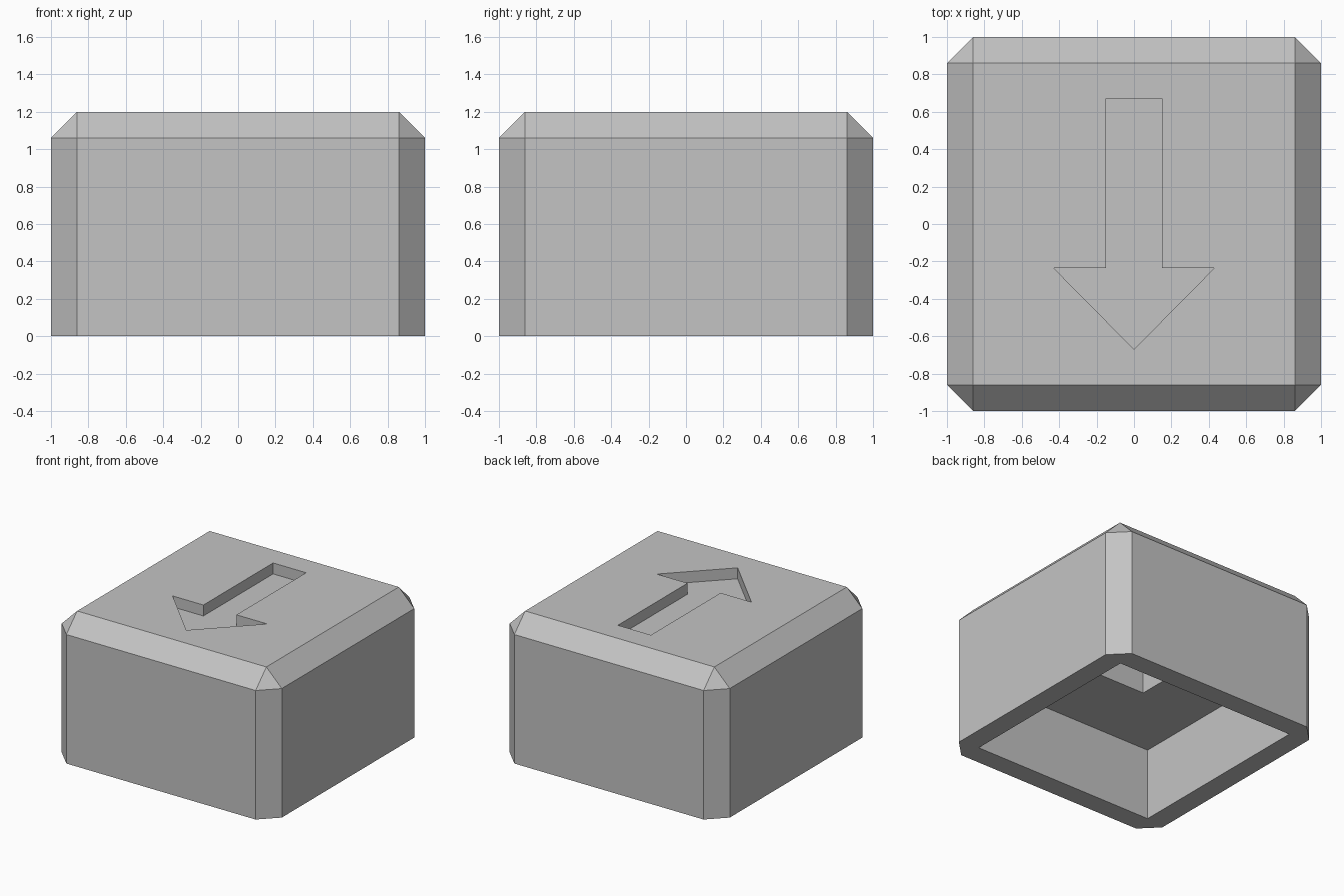
import bpy
import bmesh

cube = bpy.data.objects.get("Cube")
if cube:
    bpy.data.objects.remove(cube, do_unlink=True)

HEIGHT = 1.2
CHAMFER = 0.14

grey = bpy.data.materials.new("plain grey")
grey.use_nodes = True
colour = (0.55, 0.55, 0.55, 1)
grey.diffuse_color = colour
grey.node_tree.nodes["Principled BSDF"].inputs["Base Color"].default_value = colour


def prism(name, outline, z0, z1, chamfer=0):
    """Extrude a flat outline upward, optionally chamfering all but the base."""
    bm = bmesh.new()
    base = bm.faces.new([bm.verts.new((x, y, z0)) for x, y in outline])
    top = bmesh.ops.extrude_face_region(bm, geom=[base], use_keep_orig=True)
    verts = [g for g in top["geom"] if isinstance(g, bmesh.types.BMVert)]
    bmesh.ops.translate(bm, verts=verts, vec=(0, 0, z1 - z0))
    bmesh.ops.recalc_face_normals(bm, faces=bm.faces)
    if chamfer:
        edges = [e for e in bm.edges if max(v.co.z for v in e.verts) > z0 + 0.01]
        bmesh.ops.bevel(bm, geom=edges, offset=chamfer, offset_type='OFFSET',
                        segments=1, affect='EDGES', profile=0.5)
    mesh = bpy.data.meshes.new(name)
    bm.to_mesh(mesh)
    bm.free()
    mesh.materials.append(grey)
    obj = bpy.data.objects.new(name, mesh)
    bpy.context.collection.objects.link(obj)
    return obj


def rectangle(hx, hy):
    return [(-hx, -hy), (hx, -hy), (hx, hy), (-hx, hy)]


# Chamfered outer block
body = prism("button_cap", rectangle(1, 1), 0, HEIGHT, CHAMFER)

# Arrow outline: right half, mirrored to the left
half = [(0.43, -0.235), (0.15, -0.235), (0.15, 0.67)]
arrow = [(0, -0.67)] + half + [(-x, y) for x, y in reversed(half)]

# Hollow underside, stem socket above it, and arrow recess in the top
cutters = [
    prism("underside_cutter", rectangle(0.83, 0.83), -0.2, 0.595),
    prism("socket_cutter", rectangle(0.25, 0.19), 0.5, 0.9),
    prism("arrow_cutter", arrow, HEIGHT - 0.09, HEIGHT + 0.2),
]

bpy.ops.object.select_all(action='DESELECT')
bpy.context.view_layer.objects.active = body
body.select_set(True)
for cutter in cutters:
    cutter.hide_render = True
    mod = body.modifiers.new(cutter.name, 'BOOLEAN')
    mod.operation = 'DIFFERENCE'
    mod.solver = 'EXACT'
    mod.object = cutter
    bpy.ops.object.modifier_apply(modifier=mod.name)
    bpy.data.objects.remove(cutter, do_unlink=True)
